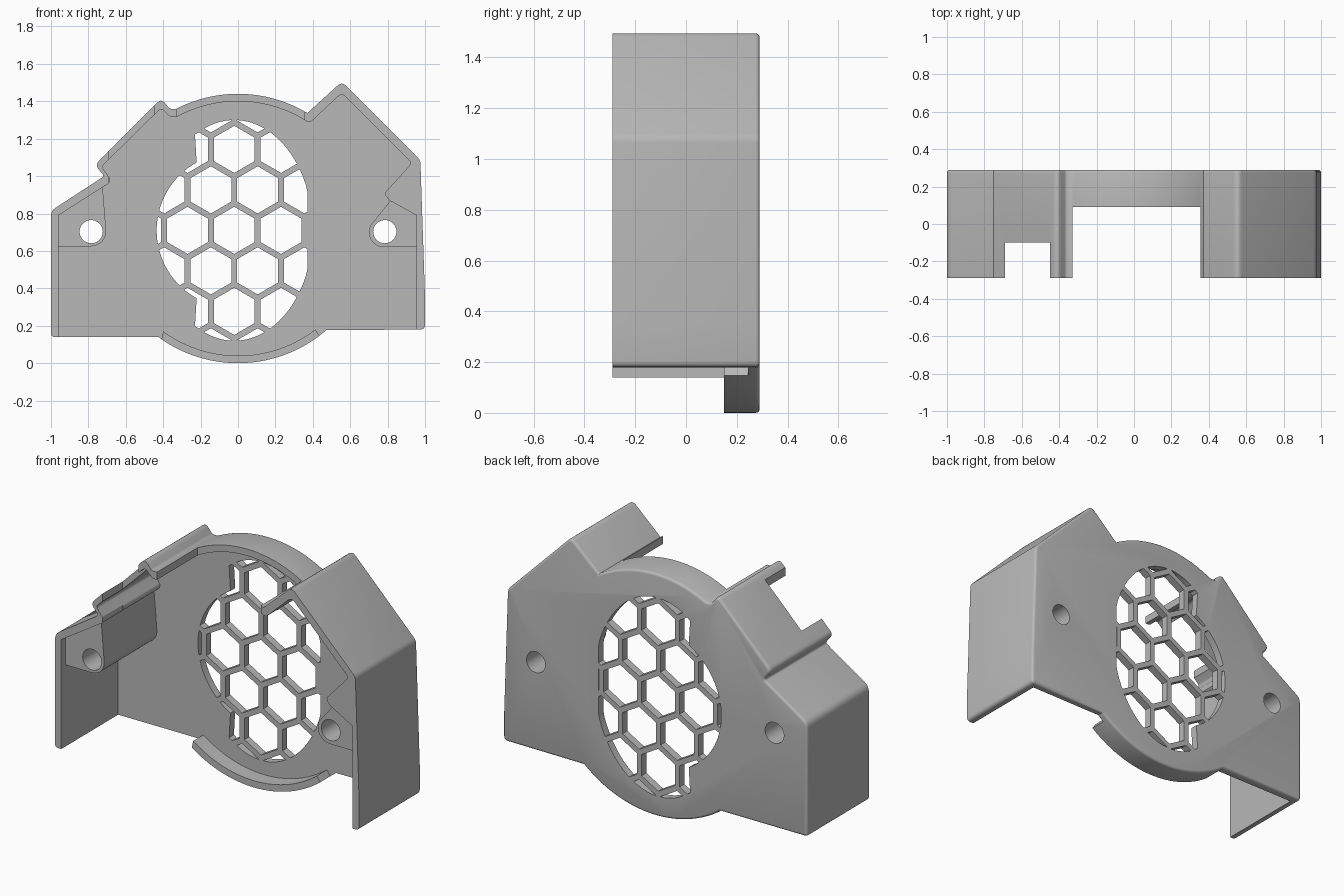
import bpy, bmesh
from math import sin, cos, radians, sqrt
from mathutils import Vector

cube = bpy.data.objects.get("Cube")
if cube:
    bpy.data.objects.remove(cube, do_unlink=True)

grey = bpy.data.materials.new("plain grey")
grey.use_nodes = True
grey.diffuse_color = (0.48, 0.48, 0.48, 1)
for node in grey.node_tree.nodes:
    if node.type == 'BSDF_PRINCIPLED':
        node.inputs["Base Color"].default_value = (0.48, 0.48, 0.48, 1)
        node.inputs["Roughness"].default_value = 0.6

FRONT, BACK, PLATE = -0.29, 0.29, 0.245


def arc(cx, cz, rx, rz, a0, a1, n):
    """Points along an elliptical arc, angles in degrees."""
    angles = [radians(a0 + (a1 - a0) * i / n) for i in range(n + 1)]
    return [(cx + rx * cos(a), cz + rz * sin(a)) for a in angles]


def fillet(points, steps=4):
    """Round each corner that carries a third value, its setback."""
    out = []
    for i, p in enumerate(points):
        c = Vector(p[:2])
        if len(p) == 2:
            out.append(c)
            continue
        before = Vector(points[i - 1][:2]) - c
        after = Vector(points[(i + 1) % len(points)][:2]) - c
        a, b = c + before.normalized() * p[2], c + after.normalized() * p[2]
        for s in range(steps + 1):
            t = s / steps
            out.append(a * (1 - t) ** 2 + c * 2 * t * (1 - t) + b * t * t)
    return out


def prism(name, profiles, y0, y1, back_bevel=0):
    """Extrude x-z profiles along y into one object."""
    bm = bmesh.new()
    for profile in profiles:
        face = bm.faces.new([bm.verts.new((p[0], y0, p[1])) for p in profile])
        ext = bmesh.ops.extrude_face_region(bm, geom=[face])
        for v in ext["geom"]:
            if isinstance(v, bmesh.types.BMVert):
                v.co.y = y1
    bm.normal_update()
    bmesh.ops.recalc_face_normals(bm, faces=bm.faces[:])
    if back_bevel:
        rim = [e for e in bm.edges if all(abs(v.co.y - y1) < 1e-5 for v in e.verts)]
        bmesh.ops.bevel(bm, geom=rim, offset=back_bevel, segments=3, profile=0.5,
                        affect='EDGES', clamp_overlap=False)
    mesh = bpy.data.meshes.new(name)
    bm.to_mesh(mesh)
    bm.free()
    mesh.materials.append(grey)
    obj = bpy.data.objects.new(name, mesh)
    bpy.context.collection.objects.link(obj)
    return obj


def boolean(target, cutter, operation='DIFFERENCE'):
    """Apply a boolean and discard the helper."""
    cutter.hide_render = True
    mod = target.modifiers.new("cut", 'BOOLEAN')
    mod.operation, mod.solver, mod.object = operation, 'EXACT', cutter
    bpy.context.view_layer.objects.active = target
    bpy.ops.object.modifier_apply(modifier=mod.name)
    bpy.data.objects.remove(cutter, do_unlink=True)


def cut_box(target, x0, x1, z0, z1, depth):
    """Shorten the walls inside a rectangle to the given depth."""
    box = [(x0, z0), (x1, z0), (x1, z1), (x0, z1)]
    boolean(target, prism("wall_cutter", [box], -0.5, depth))


# Outer silhouette, clockwise from the lower corner
outline = fillet(
    [(-1, 0.14, 0.02), (-1, 0.815, 0.03), (-0.715, 1.0, 0.015), (-0.765, 1.06, 0.03),
     (-0.41, 1.415, 0.03), (-0.365, 1.36, 0.01)]
    + arc(0, 0.72, 0.72, 0.72, 117.3, 59, 30)
    + [(0.555, 1.505, 0.03), (0.975, 1.085, 0.02), (1, 0.35), (1, 0.18, 0.025)]
    + arc(0, 0.72, 0.72, 0.72, -49, -124.7, 36) + [(-0.425, 0.14)])
housing = prism("housing", [outline], FRONT, BACK, 0.015)

# Hollow interior, including the hook and nub shapes of the walls
cavity = fillet(
    [(-0.96, 0.08), (-0.96, 0.79), (-0.685, 0.965, 0.015), (-0.685, 0.99, 0.01),
     (-0.73, 1.05, 0.015), (-0.41, 1.365, 0.025), (-0.36, 1.315, 0.01)]
    + arc(0, 0.72, 0.68, 0.68, 119, 58, 30)
    + [(0.385, 1.285, 0.015), (0.555, 1.445, 0.03), (0.93, 1.07, 0.025),
       (0.78, 0.905, 0.02), (0.81, 0.87), (0.955, 0.79), (0.955, 0.08), (0.48, 0.08)]
    + arc(0, 0.72, 0.68, 0.68, -52.6, -126, 36) + [(-0.42, 0.08)])
boolean(housing, prism("cavity_cutter", [cavity], -0.5, PLATE))

# Shorter walls: top arch, bottom arch, side slot between the hooks
cut_box(housing, -0.33, 0.355, 1.2, 1.6, 0.09)
cut_box(housing, -0.96, 0.955, -0.1, 0.2, 0.15)
cut_box(housing, -0.69, -0.45, 0.9, 1.38, -0.10)

# Honeycomb grille: hexagons trimmed by the vent opening
GX, GZ, PITCH = -0.02, 0.71, 0.25
hexagons = []
for row in range(-3, 4):
    for col in range(-3, 3):
        x = GX + (col + 0.5 * (row % 2)) * PITCH
        z = GZ + row * PITCH * sqrt(3) / 2
        hexagons.append(arc(x, z, 0.126, 0.126, 30, 330, 5))
opening = [(min(x, 0.372), z) for x, z in arc(GX, GZ, 0.42, 0.59, -120, 120, 60)]
opening += arc(GX, GZ, 0.415, 0.415, 119, 241, 32)
vents = prism("vent_cutter", hexagons, 0.1, 0.4)
boolean(vents, prism("opening_cutter", [opening], 0.15, 0.35), 'INTERSECT')
boolean(housing, vents)

# Screw bosses in the side corners
left_boss = prism("left_boss", [
    [(0.975, 0.62)] + [(0.975, 0.80), (0.82, 0.875)]
    + arc(0.78, 0.70, 0.08, 0.08, 150, 270, 12)], -0.25, 0.26)
right_boss = prism("right_boss", [
    [(-0.98, 0.625)] + arc(-0.785, 0.705, 0.08, 0.08, -90, 0, 10)
    + [(-0.725, 0.955), (-0.98, 0.80)]], -0.25, 0.26)

# Screw holes run through boss and plate
for boss, side in ((left_boss, 1), (right_boss, -1)):
    for target in (boss, housing):
        hole = arc(side * 0.785, 0.703, 0.062, 0.062, 0, 350, 35)
        boolean(target, prism("hole_cutter", [hole], -0.5, 0.5))

# Smooth curved surfaces, keep hard edges
for obj in (housing, left_boss, right_boss):
    bpy.ops.object.select_all(action='DESELECT')
    obj.select_set(True)
    bpy.context.view_layer.objects.active = obj
    bpy.ops.object.shade_smooth_by_angle(angle=radians(32))
